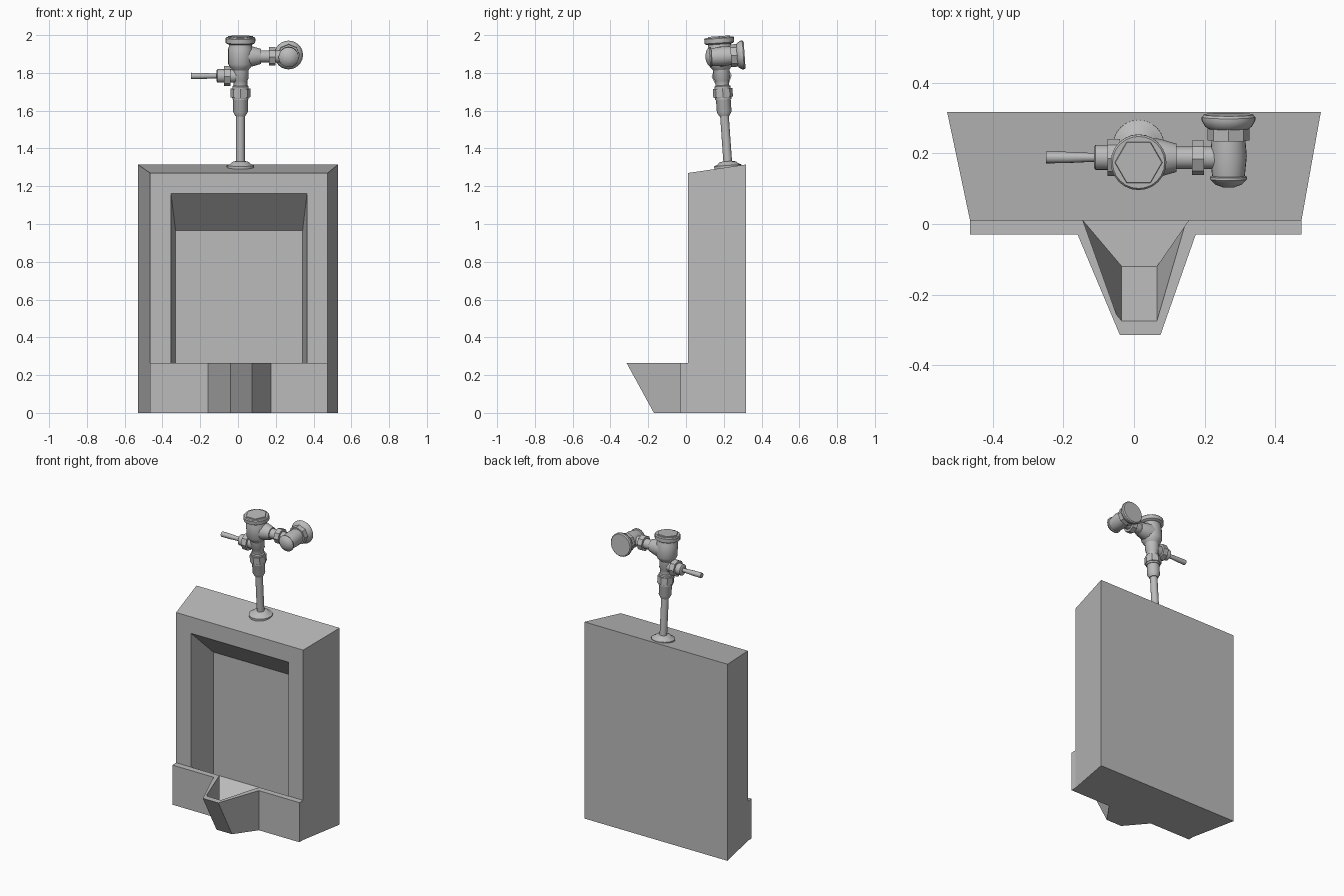
import bpy, bmesh, math
from mathutils import Matrix, Vector

if "Cube" in bpy.data.objects:
    bpy.data.objects.remove(bpy.data.objects["Cube"])

grey = bpy.data.materials.new("plain grey")
grey.use_nodes = True
colour = (0.5, 0.5, 0.5, 1)
grey.diffuse_color = colour
grey.node_tree.nodes["Principled BSDF"].inputs["Base Color"].default_value = colour


def make_object(name, bm, smooth=False):
    bmesh.ops.recalc_face_normals(bm, faces=bm.faces)
    mesh = bpy.data.meshes.new(name)
    bm.to_mesh(mesh)
    bm.free()
    mesh.materials.append(grey)
    obj = bpy.data.objects.new(name, mesh)
    bpy.context.collection.objects.link(obj)
    if smooth:
        bpy.ops.object.select_all(action='DESELECT')
        obj.select_set(True)
        bpy.context.view_layer.objects.active = obj
        bpy.ops.object.shade_smooth_by_angle(angle=math.radians(35))
    return obj


def loft(name, first, second):
    """Solid between two matching outlines."""
    bm = bmesh.new()
    a = [bm.verts.new(p) for p in first]
    b = [bm.verts.new(p) for p in second]
    bm.faces.new(a)
    bm.faces.new(b)
    for i in range(len(a)):
        j = (i + 1) % len(a)
        bm.faces.new((a[i], a[j], b[j], b[i]))
    return make_object(name, bm)


def cut(obj, cutter):
    mod = obj.modifiers.new("cut", 'BOOLEAN')
    mod.operation = 'DIFFERENCE'
    mod.solver = 'EXACT'
    mod.object = cutter
    bpy.context.view_layer.objects.active = obj
    bpy.ops.object.modifier_apply(modifier=mod.name)
    bpy.data.objects.remove(cutter)


def rect(x0, x1, z0, z1, y):
    return [(x0, y, z0), (x1, y, z0), (x1, y, z1), (x0, y, z1)]


def level(outline, z):
    return [(x, y, z) for x, y in outline]


# Tapered cabinet with a deep recess
body = loft("urinal_body", rect(-0.465, 0.475, 0, 1.27, 0.01),
            rect(-0.53, 0.53, 0, 1.315, 0.318))
cut(body, loft("recess_cutter", rect(-0.361, 0.371, 0.003, 1.209, -0.04),
               rect(-0.33, 0.342, 0.15, 0.965, 0.21)))


# Front lip with a pointed spout whose nose leans forward
def lip_outline(nose):
    return [(-0.465, 0.01), (-0.465, -0.03), (-0.16, -0.03), (-0.04, nose),
            (0.075, nose), (0.175, -0.03), (0.475, -0.03), (0.475, 0.01)]


def basin_outline(nose):
    return [(-0.145, 0.03), (-0.145, 0.01), (-0.035, nose),
            (0.065, nose), (0.155, 0.01), (0.155, 0.03)]


lip = loft("lip_and_spout", level(lip_outline(-0.17), 0),
           level(lip_outline(-0.315), 0.265))
cut(lip, loft("basin_cutter", level(basin_outline(-0.12), 0.03),
              level(basin_outline(-0.298), 0.30)))

# The flush valve leans slightly forward from its foot
valve = Matrix.Translation((0.013, 0.222, 1.31)) @ Matrix.Rotation(math.radians(4), 4, 'X')


def turned(name, profile, origin=(0, 0, 0), axis=(0, 0, 1), sides=24):
    """Turn (radius, distance) pairs around an axis in valve space."""
    turn = Vector((0, 0, 1)).rotation_difference(Vector(axis)).to_matrix().to_4x4()
    place = valve @ Matrix.Translation(origin) @ turn
    bm = bmesh.new()
    rings = []
    for radius, dist in profile:
        ring = []
        for k in range(sides):
            t = math.tau * k / sides
            ring.append(bm.verts.new(place @ Vector(
                (radius * math.cos(t), radius * math.sin(t), dist))))
        rings.append(ring)
    for low, high in zip(rings, rings[1:]):
        for k in range(sides):
            j = (k + 1) % sides
            bm.faces.new((low[k], low[j], high[j], high[k]))
    bm.faces.new(rings[0])
    bm.faces.new(rings[-1])
    return make_object(name, bm, smooth=True)


# Upright parts
turned("pipe_flange", [(0.073, -0.018), (0.073, 0.0), (0.055, 0.008),
                       (0.045, 0.018), (0.03, 0.022)])
turned("supply_pipe", [(0.023, -0.01), (0.023, 0.28)])
turned("pipe_coupling", [(0.027, 0.262), (0.039, 0.285), (0.039, 0.35), (0.045, 0.362)])
turned("coupling_nut", [(0.052, 0.362), (0.052, 0.408)], sides=8)
turned("valve_neck", [(0.043, 0.35), (0.043, 0.42), (0.036, 0.425),
                      (0.036, 0.45), (0.043, 0.46), (0.043, 0.53)])
turned("valve_chamber", [(0.042, 0.505), (0.056, 0.522), (0.065, 0.54),
                         (0.065, 0.62), (0.061, 0.63), (0.061, 0.655)])
turned("valve_cap", [(0.066, 0.643), (0.078, 0.65), (0.079, 0.674), (0.074, 0.68)])
turned("cap_hexagon", [(0.069, 0.675), (0.066, 0.686)], sides=6)

# Lever side
lever_at = (0, 0, 0.475)
left = (-1, 0, 0)
turned("lever_hub", [(0.036, 0), (0.036, 0.058)], lever_at, left)
turned("lever_nut", [(0.053, 0.053), (0.053, 0.088)], lever_at, left, 8)
turned("lever_collar", [(0.036, 0.086), (0.036, 0.122), (0.03, 0.126)], lever_at, left, 16)
turned("lever_handle", [(0.012, 0.12), (0.016, 0.2), (0.017, 0.262)], lever_at, left, 12)

# Stop valve side
arm_at = (0, 0.006, 0.578)
right = (1, 0, 0)
turned("arm_hub", [(0.058, 0), (0.054, 0.06), (0.04, 0.108)], arm_at, right, 12)
turned("arm_pipe", [(0.032, 0.09), (0.032, 0.22)], arm_at, right)
turned("arm_nut", [(0.049, 0.152), (0.049, 0.186)], arm_at, right, 8)

# Stop valve barrel, lying front to back
stop_at = (0.255, 0, 0.578)
back = (0, 1, 0)
turned("stop_barrel", [(0.044, -0.06), (0.047, -0.04), (0.052, 0.01), (0.047, 0.07)],
       stop_at, back)
turned("stop_front_cap", [(0.015, -0.078), (0.038, -0.07), (0.053, -0.055),
                          (0.053, -0.048), (0.045, -0.045)], stop_at, back)
turned("stop_nut", [(0.06, 0.056), (0.06, 0.09)], stop_at, back, 8)
turned("stop_wall_disc", [(0.05, 0.085), (0.066, 0.094), (0.076, 0.112),
                          (0.076, 0.122), (0.07, 0.129)], stop_at, back)
